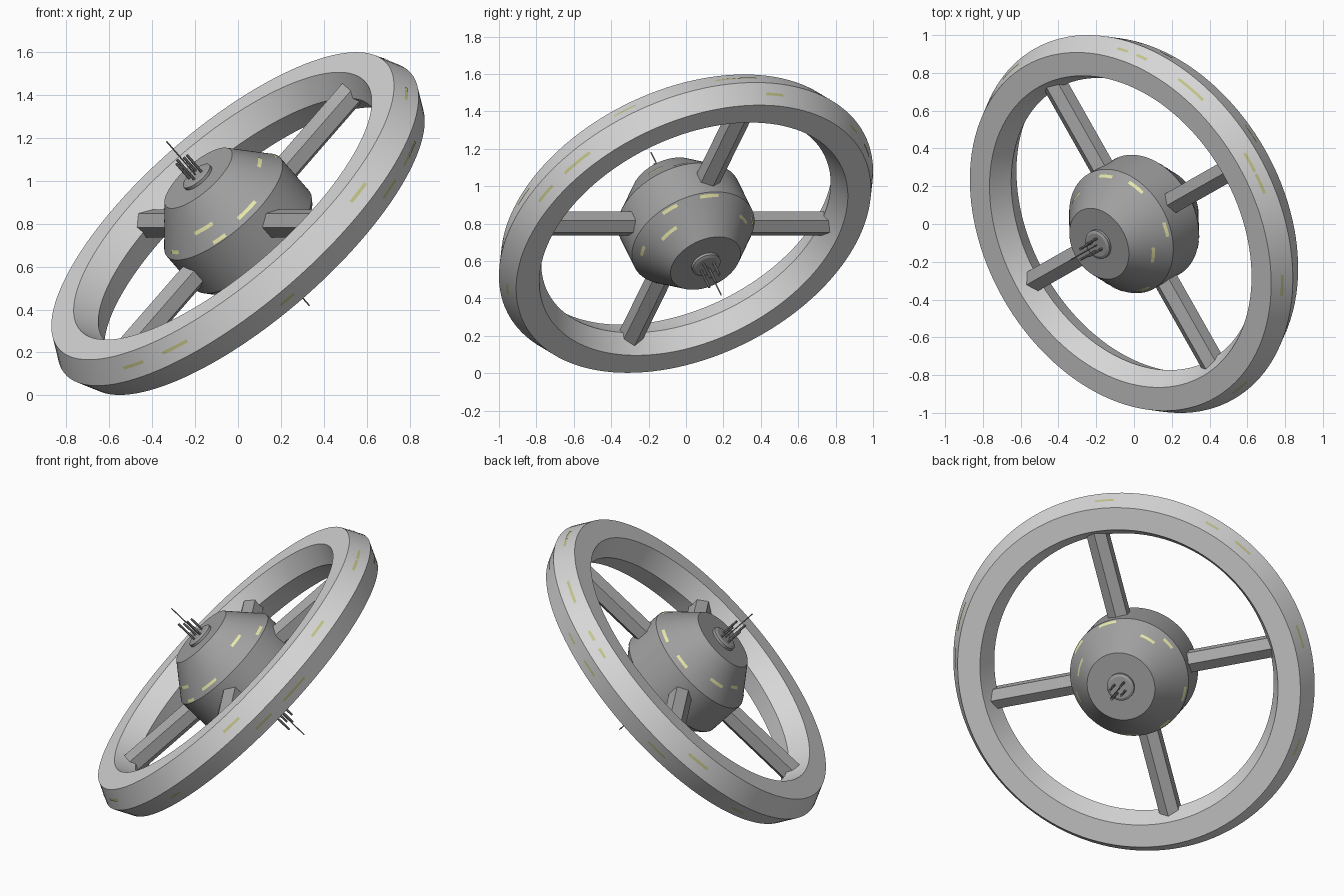
import bpy, bmesh, math
from math import sin, cos, radians, pi
from mathutils import Matrix, Vector

if "Cube" in bpy.data.objects:
    bpy.data.objects.remove(bpy.data.objects["Cube"])

# station frame: local z is the wheel axis, local x is the level spoke
az, tilt = radians(29.5), radians(45)
N = Vector((-cos(az) * sin(tilt), -sin(az) * sin(tilt), cos(tilt)))
X = Vector((sin(az), -cos(az), 0))
Y = N.cross(X)
FRAME = Matrix.Translation((0, 0, 0.8)) @ Matrix((X, Y, N)).transposed().to_4x4()


def material(name, rgb):
    m = bpy.data.materials.new(name)
    m.diffuse_color = (*rgb, 1)
    m.use_nodes = True
    m.node_tree.nodes["Principled BSDF"].inputs["Base Color"].default_value = m.diffuse_color
    return m


LIGHT = material("light_grey", (0.68, 0.68, 0.68))
MID = material("mid_grey", (0.35, 0.35, 0.35))
SPOKE = material("spoke_grey", (0.41, 0.41, 0.41))
DARK = material("dark_grey", (0.26, 0.26, 0.26))
YELLOW = material("window_yellow", (0.80, 0.80, 0.40))
OLIVE = material("dim_yellow", (0.55, 0.55, 0.25))


def finish(bm, name, mat, solid=True):
    if solid:
        bmesh.ops.recalc_face_normals(bm, faces=bm.faces[:])
    for f in bm.faces:
        f.smooth = True
    for e in bm.edges:
        e.smooth = len(e.link_faces) == 2 and e.calc_face_angle() < radians(25)
    me = bpy.data.meshes.new(name)
    bm.to_mesh(me)
    bm.free()
    me.materials.append(mat)
    ob = bpy.data.objects.new(name, me)
    ob.matrix_world = FRAME
    bpy.context.collection.objects.link(ob)
    return ob


def lathe(name, profile, mat, segs=96, closed=False):
    """Turn a (radius, height) profile about the local z axis."""
    bm = bmesh.new()
    rings = [[bm.verts.new((r * cos(2 * pi * i / segs), r * sin(2 * pi * i / segs), h))
              for i in range(segs)] for r, h in profile]
    pairs = list(zip(rings, rings[1:]))
    if closed:
        pairs.append((rings[-1], rings[0]))
    else:
        bm.faces.new(rings[0])
        bm.faces.new(rings[-1])
    for a, b in pairs:
        for i in range(segs):
            j = (i + 1) % segs
            bm.faces.new((a[i], a[j], b[j], b[i]))
    return finish(bm, name, mat)


def windows(name, lo, hi, dashes, mat, width, length, lift=0.0025):
    """Thin strips on the cone between lo and hi; dash = (angle, place 0..1, scale)."""
    lo, hi = Vector(lo), Vector(hi)
    d = (hi - lo).normalized()
    out = Vector((d.y, -d.x))
    bm = bmesh.new()
    for deg, t, k in dashes:
        mid = lo.lerp(hi, t) + out * lift
        half = length * k / 2 / mid.x
        rows = []
        for i in range(7):
            a = radians(deg) + half * (i / 3 - 1)
            rows.append([bm.verts.new((p.x * cos(a), p.x * sin(a), p.y))
                         for p in (mid - d * width / 2, mid + d * width / 2)])
        for a, b in zip(rows, rows[1:]):
            bm.faces.new((a[0], b[0], b[1], a[1]))
    return finish(bm, name, mat, solid=False)


# outer wheel with six-sided section
lathe("wheel_rim", [(1.067, 0), (1.012, 0.116), (0.88, 0.116),
                    (0.825, 0), (0.88, -0.116), (1.012, -0.116)], LIGHT, 128, True)

# central hub
lathe("hub", [(0.2, -0.3), (0.35, -0.11), (0.35, 0.11), (0.2, 0.3)], MID)

# four six-sided spokes
for k in range(4):
    bm = bmesh.new()
    rot = Matrix.Rotation(k * pi / 2, 4, 'Z') @ Matrix.Translation((0.6, 0, 0)) @ Matrix.Rotation(pi / 2, 4, 'Y')
    bmesh.ops.create_cone(bm, cap_ends=True, segments=6, radius1=0.067, radius2=0.067, depth=0.54)
    # turn so that one corner points along the wheel axis
    v = max(bm.verts, key=lambda q: q.co.x)
    bmesh.ops.rotate(bm, verts=bm.verts[:], matrix=Matrix.Rotation(-math.atan2(v.co.y, v.co.x), 3, 'Z'))
    bmesh.ops.transform(bm, matrix=rot, verts=bm.verts[:])
    finish(bm, f"spoke_{k + 1}", SPOKE)

# docking collars and antenna clusters at both ends
RODS = [(0, 0, 0.0035, 0.54), (0.03, 0.02, 0.007, 0.43), (-0.03, 0.025, 0.007, 0.41),
        (0.025, -0.03, 0.007, 0.45), (-0.025, -0.025, 0.007, 0.42)]
for s, side in ((1, "upper"), (-1, "lower")):
    lathe(f"{side}_collar", [(0.08, s * 0.29), (0.08, s * 0.315), (0.065, s * 0.322)], MID, 48)
    for k, (x, y, r, top) in enumerate(RODS):
        bm = bmesh.new()
        bmesh.ops.create_cone(bm, cap_ends=True, segments=8, radius1=r, radius2=r, depth=top - 0.3,
                              matrix=Matrix.Translation((x, y, s * (top + 0.3) / 2)))
        finish(bm, f"{side}_antenna_{k + 1}", DARK)

# lit windows on the hub cones
windows("hub_upper_windows", (0.35, 0.11), (0.2, 0.3),
        [(-9, .15, 1.3), (-50, .4, 1.2), (-41, .06, .8), (47, .45, 1), (71, .1, .9),
         (120, .14, 1.1), (155, .18, 1), (200, .4, 1.1), (230, .5, .8), (-92, .15, .8)],
        YELLOW, 0.018, 0.09)
windows("hub_lower_windows", (0.2, -0.3), (0.35, -0.11),
        [(83, .92, 1.2), (44, .92, 1), (29, .5, 1.2), (-9, .75, .8), (131, .6, 1), (151, .85, .8),
         (207, .9, 1), (245, .9, .8), (283, .92, 1)],
        YELLOW, 0.018, 0.09)

# dim windows on the outer slopes of the rim
windows("rim_upper_windows", (1.067, 0), (1.012, 0.116),
        [(-72, .5, 1), (-57, .5, 1.1), (8, .5, .9), (50, .5, .9), (82, .5, .8), (89, .5, .8),
         (117, .5, 1.3), (136, .5, .5), (143, .5, .5), (190, .5, 1.1)],
        OLIVE, 0.016, 0.14)
windows("rim_lower_windows", (1.012, -0.116), (1.067, 0),
        [(30, .5, 1.3), (16, .5, .9), (96, .5, .8), (-25, .5, .6),
         (132, .5, .6), (144, .5, .8), (178, .5, 1), (215, .5, .8)],
        OLIVE, 0.016, 0.14)
